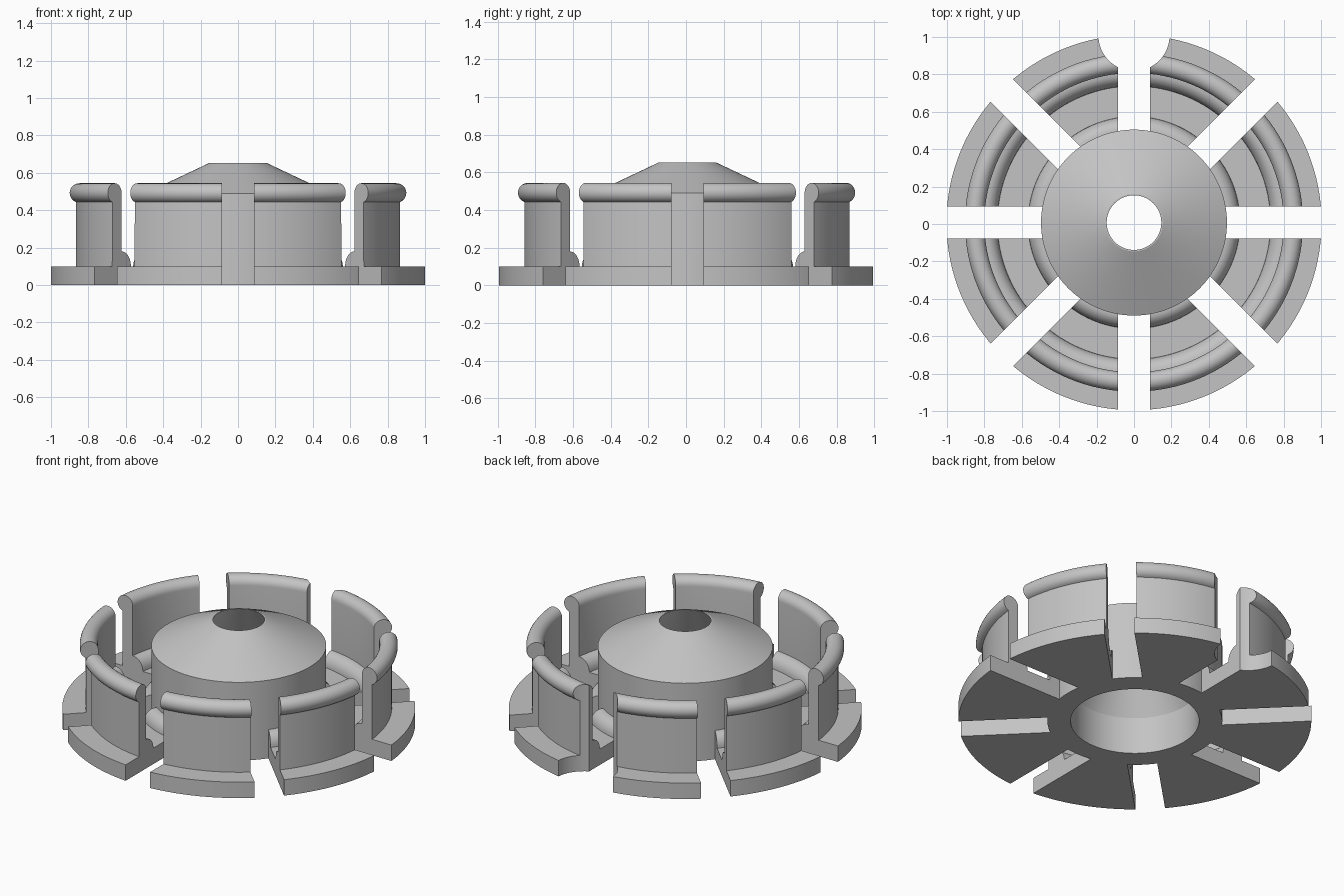
import bpy
import bmesh
from math import cos, sin, pi, radians
from mathutils import Matrix

CENTRE_Y = 0.0075
HUB_R = 0.497
SLOT_W = 0.17

cube = bpy.data.objects.get("Cube")
if cube:
    bpy.data.objects.remove(cube, do_unlink=True)

grey = bpy.data.materials.new("plain_grey")
grey.use_nodes = True
colour = (0.55, 0.55, 0.55, 1)
grey.diffuse_color = colour
grey.node_tree.nodes["Principled BSDF"].inputs["Base Color"].default_value = colour


def add_object(name, bm):
    bmesh.ops.recalc_face_normals(bm, faces=bm.faces)
    mesh = bpy.data.meshes.new(name)
    bm.to_mesh(mesh)
    bm.free()
    mesh.materials.append(grey)
    obj = bpy.data.objects.new(name, mesh)
    bpy.context.collection.objects.link(obj)
    obj.location.y = CENTRE_Y
    return obj


def lathe(name, profile, steps=128):
    """Revolve a closed (radius, height) profile around z."""
    bm = bmesh.new()
    rings = [[bm.verts.new((r * cos(2 * pi * i / steps), r * sin(2 * pi * i / steps), z))
              for r, z in profile] for i in range(steps)]
    n = len(profile)
    for i in range(steps):
        a, b = rings[i], rings[(i + 1) % steps]
        for j in range(n):
            k = (j + 1) % n
            bm.faces.new((a[j], b[j], b[k], a[k]))
    return add_object(name, bm)


def arc(cr, cz, rr, rz, start, end, steps):
    angles = [radians(start + (end - start) * i / steps) for i in range(steps + 1)]
    return [(cr + rr * cos(a), cz + rz * sin(a)) for a in angles]


def cut(target, cutter):
    mod = target.modifiers.new("cut", "BOOLEAN")
    mod.operation = "DIFFERENCE"
    mod.solver = "EXACT"
    mod.object = cutter
    cutter.hide_render = True
    bpy.context.view_layer.objects.active = target
    bpy.ops.object.modifier_apply(modifier=mod.name)
    bpy.data.objects.remove(cutter, do_unlink=True)


# Central hub: straight bore, then a tapered bore under a conical top
hub = lathe("hub", [(0.365, 0), (HUB_R, 0), (HUB_R, 0.49), (0.154, 0.652),
                    (0.146, 0.652), (0.365, 0.23)])

# Segmented ring: base flange, clip wall with round lip, and two foot beads
profile = [(0.49, 0), (1.003, 0), (1.003, 0.1), (0.87, 0.1)]
profile += arc(0.852, 0.492, 0.052, 0.052, -70, 180, 20)
profile += arc(0.80, 0.1, 0.07, 0.08, 90, 180, 8)
profile += arc(HUB_R, 0.1, 0.07, 0.08, 0, 90, 8)
profile += [(0.49, 0.18)]
ring = lathe("clip_ring", profile)

# Eight radial slots
for i in range(4):
    bm = bmesh.new()
    bmesh.ops.create_cube(bm, size=1, matrix=Matrix.Rotation(i * pi / 4, 4, "Z")
                          @ Matrix.Diagonal((3, SLOT_W, 2, 1)))
    cut(ring, add_object("slot_cutter", bm))

# Round notch at the back
bm = bmesh.new()
bmesh.ops.create_cone(bm, cap_ends=True, segments=64, radius1=0.19, radius2=0.19,
                      depth=2, matrix=Matrix.Translation((0, 1, 0)))
cut(ring, add_object("notch_cutter", bm))

# Smooth shading with crisp edges
for obj in (hub, ring):
    bpy.ops.object.select_all(action="DESELECT")
    obj.select_set(True)
    bpy.context.view_layer.objects.active = obj
    bpy.ops.object.shade_smooth_by_angle(angle=radians(25))
